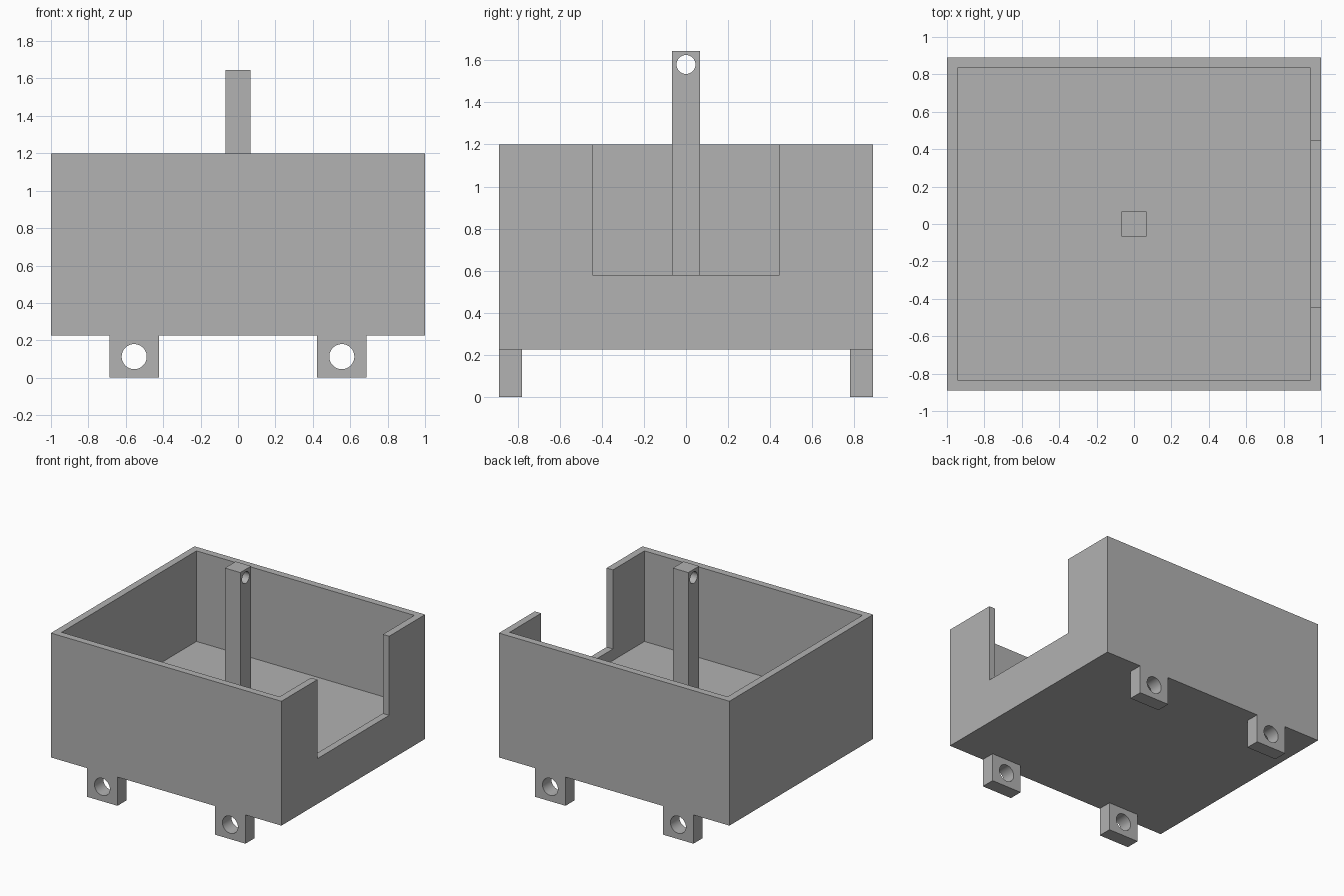
import bpy
import math

if "Cube" in bpy.data.objects:
    bpy.data.objects.remove(bpy.data.objects["Cube"], do_unlink=True)

# Single flat grey
grey = bpy.data.materials.new("mid_grey")
grey.use_nodes = True
grey.diffuse_color = (0.445, 0.445, 0.445, 1)
grey.node_tree.nodes["Principled BSDF"].inputs["Base Color"].default_value = grey.diffuse_color

HALF_X, HALF_Y = 1.0, 0.89
BASE, FLOOR, RIM = 0.225, 0.49, 1.2
WALL = 0.055
LUG_X, LUG_HALF, LUG_DEPTH = 0.555, 0.133, 0.11
POST_HALF, POST_TOP = 0.067, 1.645


def box(name, x0, x1, y0, y1, z0, z1):
    """Axis-aligned box between two corners."""
    bpy.ops.mesh.primitive_cube_add(
        size=1, location=((x0 + x1) / 2, (y0 + y1) / 2, (z0 + z1) / 2))
    ob = bpy.context.object
    ob.name = name
    ob.scale = (x1 - x0, y1 - y0, z1 - z0)
    bpy.ops.object.transform_apply(location=False, rotation=False, scale=True)
    ob.data.materials.append(grey)
    return ob


def rod(name, radius, length, location, rotation):
    """Round cutter for a bored hole."""
    bpy.ops.mesh.primitive_cylinder_add(
        vertices=48, radius=radius, depth=length, location=location, rotation=rotation)
    ob = bpy.context.object
    ob.name = name
    ob.data.materials.append(grey)
    return ob


def combine(target, tool, operation):
    """Apply a boolean and discard the tool object."""
    tool.hide_render = True
    mod = target.modifiers.new(operation.lower(), 'BOOLEAN')
    mod.operation, mod.solver, mod.object = operation, 'EXACT', tool
    bpy.ops.object.select_all(action='DESELECT')
    target.select_set(True)
    bpy.context.view_layer.objects.active = target
    bpy.ops.object.modifier_apply(modifier=mod.name)
    bpy.data.objects.remove(tool, do_unlink=True)


def finish(ob):
    bpy.ops.object.select_all(action='DESELECT')
    ob.select_set(True)
    bpy.context.view_layer.objects.active = ob
    bpy.ops.object.shade_smooth_by_angle(angle=math.radians(30))


# Open tray: solid block, hollowed, with a wide notch in the +x wall
tray = box("tray", -HALF_X, HALF_X, -HALF_Y, HALF_Y, BASE, RIM)
ix, iy = HALF_X - WALL, HALF_Y - WALL
combine(tray, box("cavity_cutter", -ix, ix, -iy, iy, FLOOR, RIM + 0.2), 'DIFFERENCE')
combine(tray, box("notch_cutter", 0.8, 1.2, -0.445, 0.445, 0.58, RIM + 0.2), 'DIFFERENCE')

# Four bored lugs, flush with the front and back faces
for side in (-1, 1):
    for end in (-1, 1):
        cx = side * LUG_X
        ys = sorted((end * HALF_Y, end * (HALF_Y - LUG_DEPTH)))
        lug = box("lug", cx - LUG_HALF, cx + LUG_HALF, *ys, 0, BASE + 0.1)
        hole = rod("lug_hole_cutter", 0.067, 0.4,
                   (cx, sum(ys) / 2, 0.113), (math.pi / 2, 0, 0))
        combine(lug, hole, 'DIFFERENCE')
        combine(tray, lug, 'UNION')
finish(tray)

# Square centre post with a cross hole near its top
post = box("centre_post", -POST_HALF, POST_HALF, -POST_HALF, POST_HALF, FLOOR, POST_TOP)
combine(post, rod("post_hole_cutter", 0.045, 0.4, (0, 0, 1.58), (0, math.pi / 2, 0)), 'DIFFERENCE')
finish(post)
